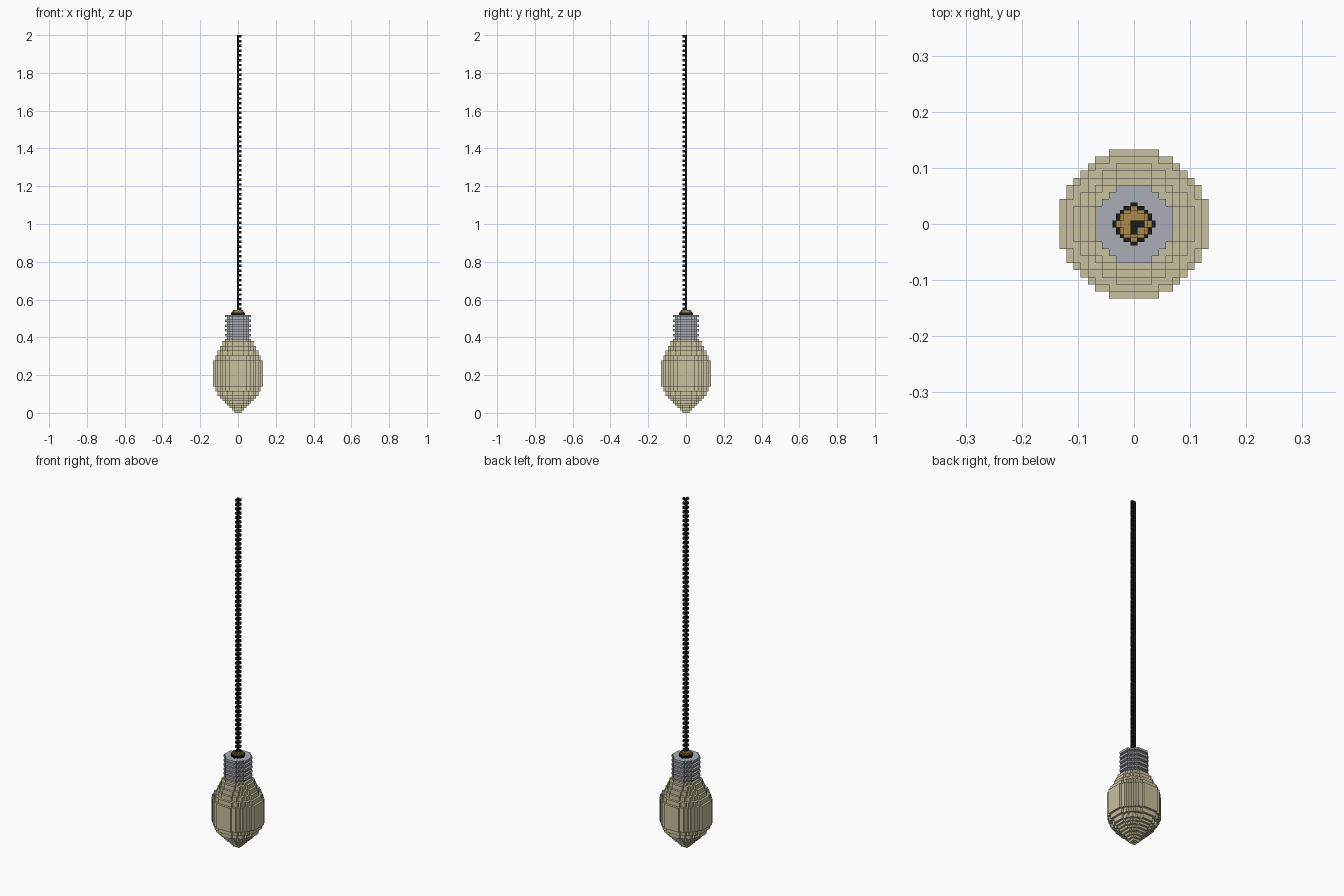
import bpy

if "Cube" in bpy.data.objects:
    bpy.data.objects.remove(bpy.data.objects["Cube"])

V = 2 / 158  # voxel size: the model is 158 voxels tall


def material(name, rgb):
    m = bpy.data.materials.new(name)
    m.diffuse_color = (*rgb, 1)
    m.use_nodes = True
    m.node_tree.nodes["Principled BSDF"].inputs["Base Color"].default_value = m.diffuse_color
    return m


GLASS = material("cream_glass", (0.57, 0.53, 0.34))
METAL = material("grey_metal", (0.40, 0.42, 0.46))
BRASS = material("brass", (0.42, 0.26, 0.07))
BLACK = material("black", (0.010, 0.010, 0.012))


def disc(r, z, offset=0.0):
    """Cells of a round voxel layer."""
    n = range(-12, 13)
    return {(x, y, z) for x in n for y in n
            if (x + offset) ** 2 + (y + offset) ** 2 <= r * r}


# the four corners of each outward face, as offsets in a unit cell
FACES = {
    (1, 0, 0): [(1, 0, 0), (1, 1, 0), (1, 1, 1), (1, 0, 1)],
    (-1, 0, 0): [(0, 0, 0), (0, 0, 1), (0, 1, 1), (0, 1, 0)],
    (0, 1, 0): [(0, 1, 0), (0, 1, 1), (1, 1, 1), (1, 1, 0)],
    (0, -1, 0): [(0, 0, 0), (1, 0, 0), (1, 0, 1), (0, 0, 1)],
    (0, 0, 1): [(0, 0, 1), (1, 0, 1), (1, 1, 1), (0, 1, 1)],
    (0, 0, -1): [(0, 0, 0), (0, 1, 0), (1, 1, 0), (1, 0, 0)],
}


def voxels(name, cells, mat, size=V, shift=-0.5, z0=0.0):
    """Mesh only the exposed faces of a set of cells."""
    index, faces = {}, []
    for (x, y, z) in sorted(cells):
        for (dx, dy, dz), quad in FACES.items():
            if (x + dx, y + dy, z + dz) not in cells:
                faces.append([index.setdefault((x + a, y + b, z + c), len(index))
                              for a, b, c in quad])
    verts = [((x + shift) * size, (y + shift) * size, z * size + z0)
             for x, y, z in index]
    mesh = bpy.data.meshes.new(name)
    mesh.from_pydata(verts, [], faces)
    mesh.materials.append(mat)
    obj = bpy.data.objects.new(name, mesh)
    bpy.context.collection.objects.link(obj)
    return obj


# glass bulb: one radius per layer, tip to neck
radii = ([1.5, 2.5, 3.5, 4.5, 5.5, 6.5, 7.5, 8.5, 8.5, 9.5, 9.5]
         + [10.5] * 11
         + [9.5, 9.5, 8.5, 8.5, 7.5, 7.5, 6.5, 6.5, 5.5])
voxels("glass_bulb", set().union(*(disc(r, z) for z, r in enumerate(radii))), GLASS)

# screw cap: alternating grooves and ridges
cap = set().union(*(disc(5.5 if z % 2 == 0 else 4.5, z) for z in range(31, 41)))
voxels("screw_cap", cap, METAL)

# insulator ring and brass contact on top, at half the voxel size
voxels("insulator", disc(5.6, 0, 0.5) | disc(5.6, 1, 0.5), BLACK, V / 2, 0, 41 * V)
voxels("brass_contact", disc(4.6, 0, 0.5) | disc(3.6, 1, 0.5), BRASS, V / 2, 0, 42 * V)

# twisted cord: a straight core with side strands on every second layer
cord = {(0, 0, z) for z in range(42, 158)}
cord |= {c for z in range(43, 158, 2) for c in ((1, 0, z), (0, -1, z))}
voxels("cord", cord, BLACK)
